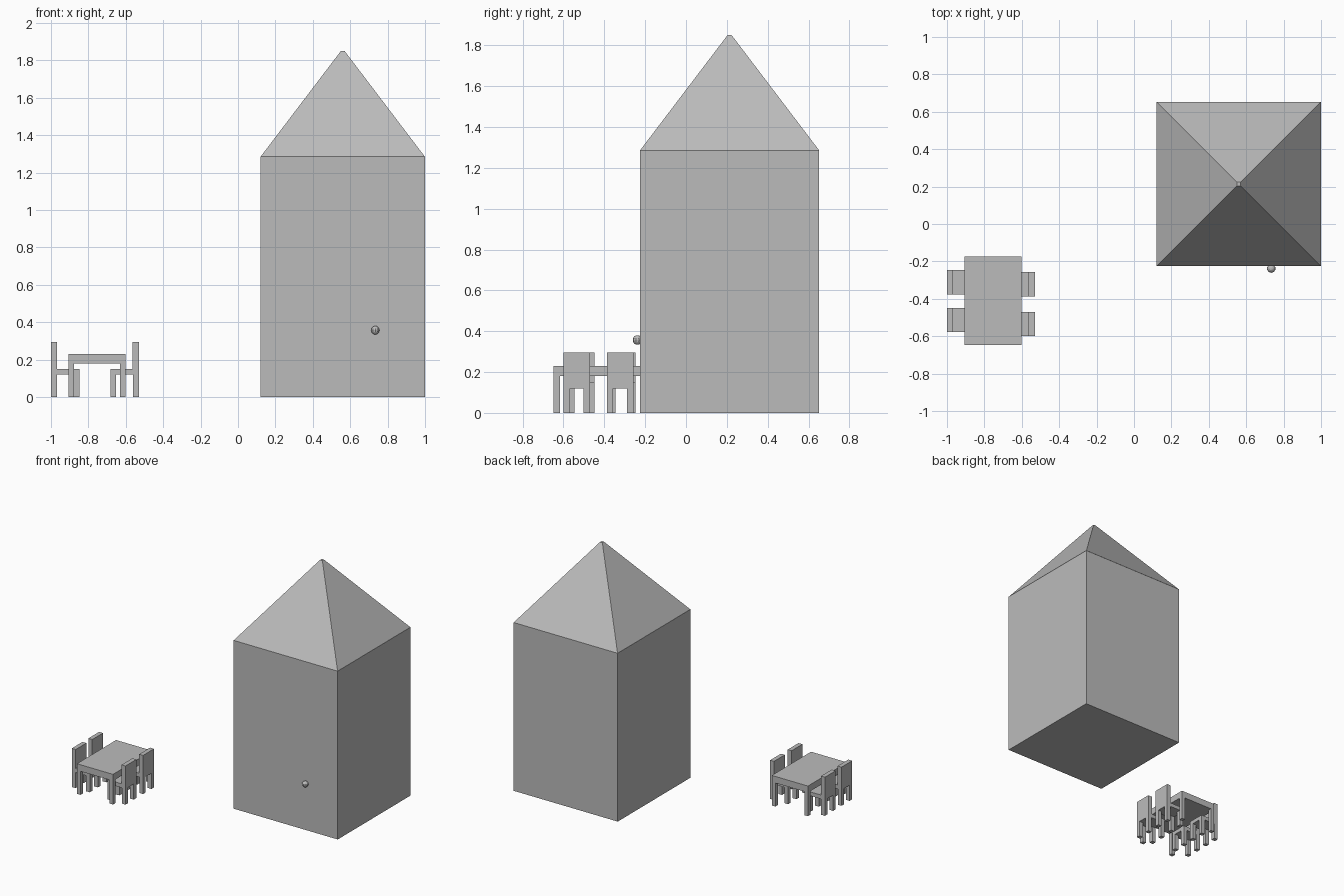
import bpy
import math

cube = bpy.data.objects.get("Cube")
if cube:
    bpy.data.objects.remove(cube, do_unlink=True)

GREY = 0.5
mat = bpy.data.materials.new("plain grey")
mat.use_nodes = True
mat.diffuse_color = (GREY, GREY, GREY, 1)
mat.node_tree.nodes["Principled BSDF"].inputs["Base Color"].default_value = (GREY, GREY, GREY, 1)


def finish(name):
    obj = bpy.context.object
    obj.name = name
    obj.data.materials.append(mat)
    return obj


def box(name, x, y, z):
    """Box spanning the given (low, high) range on each axis."""
    spans = (x, y, z)
    bpy.ops.mesh.primitive_cube_add(size=1, location=[(a + b) / 2 for a, b in spans])
    obj = finish(name)
    obj.scale = [abs(b - a) for a, b in spans]
    bpy.ops.object.transform_apply(location=False, rotation=False, scale=True)
    return obj


def legs(name, x, y, height, size):
    """Four square legs inside the corners of a rectangle."""
    for i, lx in enumerate((min(x), max(x) - size)):
        for j, ly in enumerate((min(y), max(y) - size)):
            box(f"{name}_{i}{j}", (lx, lx + size), (ly, ly + size), (0, height))


def chair(name, outer, inward, y):
    """Chair with its back at x = outer, facing along the inward sign."""
    front = outer + inward * 0.152
    box(name + "_seat", (outer, front), y, (0.12, 0.15))
    box(name + "_back", (outer, outer + inward * 0.033), y, (0.15, 0.295))
    legs(name + "_leg", (outer, front), y, 0.12, 0.031)


# House body and pyramid roof with a tiny flat tip
box("house_walls", (0.12, 1.0), (-0.225, 0.652), (0, 1.285))
bpy.ops.mesh.primitive_cone_add(vertices=4, radius1=0.439 * math.sqrt(2), radius2=0.014,
                                depth=0.565, location=(0.56, 0.2135, 1.5675),
                                rotation=(0, 0, math.pi / 4))
finish("house_roof")

# Door knob
bpy.ops.mesh.primitive_uv_sphere_add(segments=10, ring_count=8, radius=0.023,
                                     location=(0.734, -0.238, 0.357))
finish("door_knob")

# Table
table_x, table_y = (-0.907, -0.602), (-0.648, -0.175)
box("table_top", table_x, table_y, (0.18, 0.23))
legs("table_leg", table_x, table_y, 0.18, 0.03)

# Two chairs on each long side of the table
chair("right_front_chair", -1.0, 1, (-0.577, -0.448))
chair("right_back_chair", -1.0, 1, (-0.377, -0.247))
chair("left_front_chair", -0.53, -1, (-0.6, -0.47))
chair("left_back_chair", -0.53, -1, (-0.388, -0.257))
